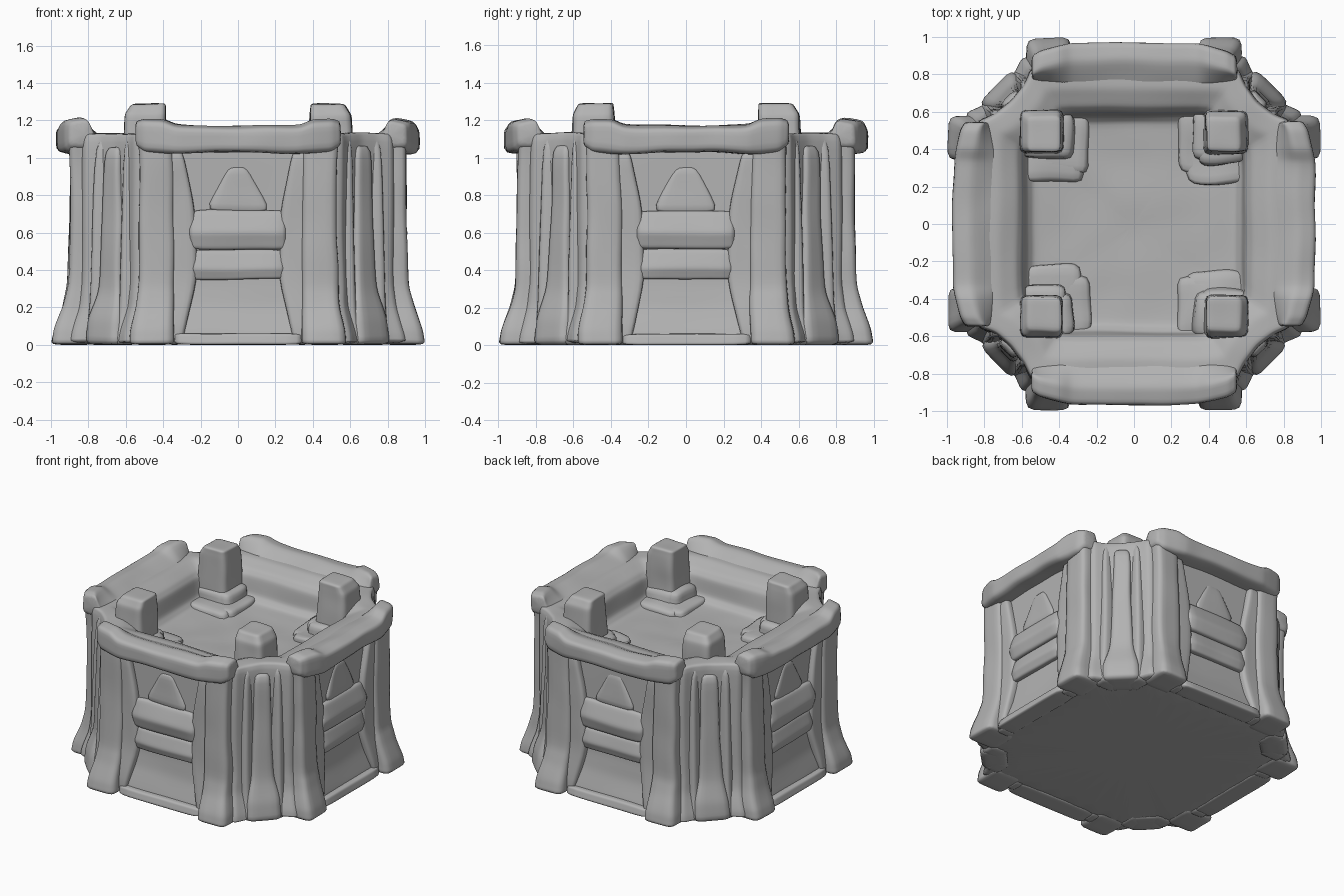
import bpy, bmesh, math, random
from mathutils import Matrix, Vector, noise

random.seed(4)
if "Cube" in bpy.data.objects:
    bpy.data.objects.remove(bpy.data.objects["Cube"])

stone = bpy.data.materials.new("grey_stone")
stone.use_nodes = True
GREY = (0.45, 0.45, 0.45, 1)
stone.diffuse_color = GREY
stone.node_tree.nodes["Principled BSDF"].inputs["Base Color"].default_value = GREY


def loft(name, rings, turn=0.0, cuts=2, lump=0.01):
    """Skin a stack of equal-count point rings, weather it, and smooth it."""
    bm = bmesh.new()
    loops = [[bm.verts.new(p) for p in ring] for ring in rings]
    n = len(loops[0])
    for low, high in zip(loops, loops[1:]):
        for i in range(n):
            j = (i + 1) % n
            bm.faces.new((low[i], low[j], high[j], high[i]))
    bm.faces.new(loops[0][::-1])
    bm.faces.new(loops[-1])
    bmesh.ops.subdivide_edges(bm, edges=bm.edges[:], cuts=cuts, use_grid_fill=True)
    bmesh.ops.recalc_face_normals(bm, faces=bm.faces[:])
    bmesh.ops.transform(bm, matrix=Matrix.Rotation(turn, 4, 'Z'), verts=bm.verts[:])
    for v in bm.verts:
        on_ground = v.co.z < 0.005
        v.co += noise.noise_vector(v.co * 5) * lump
        v.co.z = 0 if on_ground else max(v.co.z, 0)
    mesh = bpy.data.meshes.new(name)
    bm.to_mesh(mesh)
    bm.free()
    mesh.materials.append(stone)
    obj = bpy.data.objects.new(name, mesh)
    bpy.context.collection.objects.link(obj)
    sub = obj.modifiers.new("soften", 'SUBSURF')
    sub.levels = sub.render_levels = 1
    mesh.shade_smooth()
    return obj


def block(name, levels, turn=0.0, flip=1, **kw):
    """Rectangular stack; each level is (z, x0, x1, y0, y1)."""
    rings = [[(flip * x0, y0, z), (flip * x1, y0, z), (flip * x1, y1, z), (flip * x0, y1, z)]
             for z, x0, x1, y0, y1 in levels]
    return loft(name, rings, turn, **kw)


def bar(name, half, back, levels, turn, **kw):
    """Centred bar; each level is (z, front y)."""
    return block(name, [(z, -half, half, y, back) for z, y in levels], turn, **kw)


# Hollow body: notched corners, broad rim and a shallow floor
quarter = [(-0.55, -0.84), (0, -0.84), (0.55, -0.84), (0.59, -0.75), (0.66, -0.66), (0.75, -0.59)]
outline = [Matrix.Rotation(k * math.pi / 2, 2) @ Vector(p) for k in range(4) for p in quarter]
body_levels = [(0, 1.08), (0.06, 1.07), (0.2, 1.02), (0.35, 1), (1.08, 1), (1.13, 0.985),
               (1.13, 0.86), (1.09, 0.75), (1.05, 0.71), (0.93, 0.69), (0.89, 0.64),
               (0.88, 0.4), (0.88, 0.05)]
loft("arena_body", [[(p.x * s, p.y * s, z) for p in outline] for z, s in body_levels])

# Half of the bowed top beam: x, front y, back y, underside z, top z
beam_half = [(0.55, -0.895, -0.77, 1.07, 1.2), (0.5, -0.925, -0.75, 1.03, 1.215),
             (0.4, -0.95, -0.73, 1.02, 1.21), (0.33, -0.965, -0.72, 1.02, 1.18),
             (0.12, -0.97, -0.72, 1.03, 1.175)]
beam = [(-x, *rest) for x, *rest in beam_half] + beam_half[::-1]

for k, side in enumerate(("front", "left", "back", "right")):
    turn = k * math.pi / 2

    # Top beam with raised ends, sloping inward onto the rim
    loft(side + "_top_beam", [[(x, y0, z0), (x, y0, z1 - 0.02), (x, y0 + 0.1, z1), (x, y1, 1.11),
                               (x, y1, z0)] for x, y0, y1, z0, z1 in beam], turn)

    # Stacked bars and sill of the facade
    bar(side + "_upper_bar", 0.26, -0.78, [(0.51, -0.88), (0.6, -0.905), (0.72, -0.86)], turn, cuts=3)
    bar(side + "_lower_bar", 0.25, -0.78, [(0.35, -0.875), (0.41, -0.895), (0.51, -0.865)], turn, cuts=3)
    bar(side + "_door_sill", 0.34, -0.8, [(0, -0.95), (0.06, -0.935)], turn, cuts=3)

    # Worn gable in the upper recess
    block(side + "_gable", [(0.71, -0.18, 0.18, -0.86, -0.8), (0.95, -0.05, 0.05, -0.845, -0.8)], turn)

    for flip, hand in ((1, "a"), (-1, "b")):
        # Buttress with a flared foot
        block(f"{side}_buttress_{hand}", [
            (0, 0.34, 0.58, -1.0, -0.76), (0.08, 0.34, 0.575, -0.985, -0.76),
            (0.2, 0.34, 0.55, -0.94, -0.76), (0.32, 0.34, 0.535, -0.91, -0.76),
            (0.65, 0.34, 0.53, -0.9, -0.76), (1.0, 0.35, 0.53, -0.9, -0.76),
            (1.14, 0.37, 0.54, -0.9, -0.78)], turn, flip)
        # Slanted jamb beside the recess
        block(f"{side}_jamb_{hand}", [
            (0, 0.3, 0.38, -0.93, -0.78), (0.35, 0.22, 0.38, -0.885, -0.78),
            (0.72, 0.23, 0.38, -0.88, -0.78), (1.04, 0.3, 0.38, -0.885, -0.78)], turn, flip)
        # Rib flanking the corner column
        block(f"{side}_corner_rib_{hand}", [
            (0, 0.53, 0.66, -0.82, -0.64), (0.2, 0.53, 0.63, -0.79, -0.64),
            (1.1, 0.53, 0.61, -0.765, -0.64)], turn, flip)

    # Diagonal corner column
    block(side + "_corner_column", [
        (0, -0.13, 0.13, -1.05, -0.85), (0.14, -0.12, 0.12, -1.035, -0.85),
        (0.3, -0.08, 0.08, -0.985, -0.85), (0.7, -0.065, 0.065, -0.97, -0.85),
        (1.06, -0.055, 0.055, -0.96, -0.85)], turn + math.pi / 4)

    # Short corner turret, its top falling away outward
    block(side + "_turret", [
        (0.85, 0.37, 0.62, -0.62, -0.37), (1.08, 0.38, 0.61, -0.61, -0.38),
        (1.23, 0.385, 0.605, -0.605, -0.385), (1.29, 0.39, 0.57, -0.57, -0.39)], turn, cuts=3)

    # Low broken seating around the turret foot
    for flip, hand in ((1, "a"), (-1, "b")):
        for step, (reach, top) in enumerate(((0.22, 0.92), (0.32, 0.99))):
            edge = reach + random.uniform(-0.02, 0.02)
            inner = -0.26 - step * 0.08
            block(f"{side}_seating_{hand}{step}", [
                (0.82, edge, 0.62, -0.6, inner), (top, edge + 0.02, 0.62, -0.6, inner - 0.02)],
                turn, flip, cuts=3, lump=0.03)
